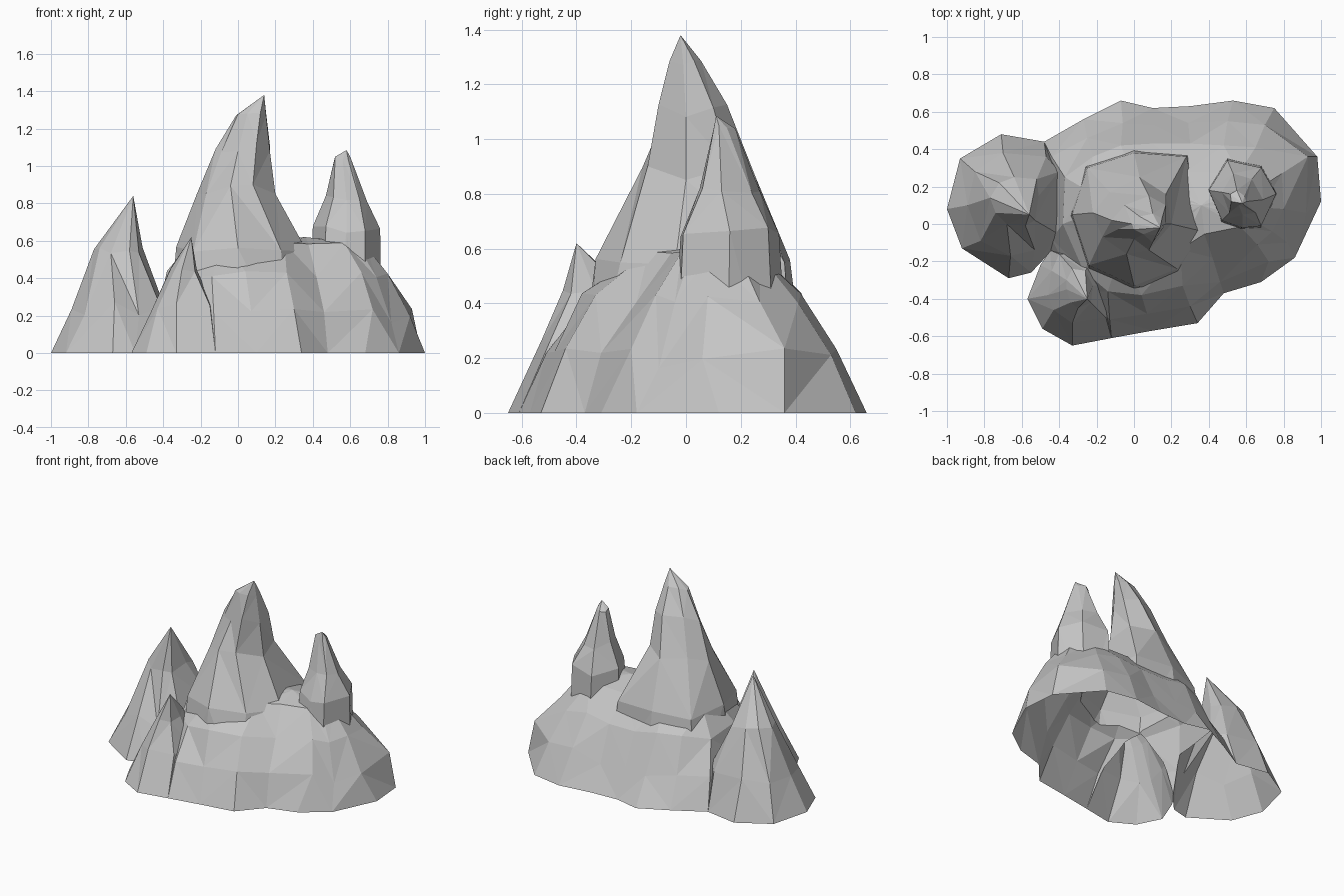
import bpy
import bmesh
import random
from mathutils import Vector

cube = bpy.data.objects.get("Cube")
if cube:
    bpy.data.objects.remove(cube, do_unlink=True)

random.seed(5)

# Single stone colour
stone = bpy.data.materials.new("stone_grey")
stone.use_nodes = True
colour = (0.56, 0.56, 0.56, 1)
stone.diffuse_color = colour
bsdf = stone.node_tree.nodes["Principled BSDF"]
bsdf.inputs["Base Color"].default_value = colour
bsdf.inputs["Roughness"].default_value = 0.9


def make_peak(name, foot, levels, tip):
    """Loft a faceted peak from its foot, through narrowing contours, to a tip."""
    bm = bmesh.new()
    rings = [[Vector((x, y, -0.1)) for x, y in foot],
             [Vector((x, y, 0)) for x, y in foot]]
    for z, rough, contour in levels:
        # uneven heights keep the facets irregular
        rings.append([Vector((x, y, z + random.uniform(-rough, rough))) for x, y in contour])
    rows = [[bm.verts.new(p) for p in ring] for ring in rings]
    top = bm.verts.new(tip)
    count = len(foot)
    for i in range(count):
        j = (i + 1) % count
        for low, high in zip(rows, rows[1:]):
            # alternate the diagonal for a rocky look
            a, b, c, d = low[i], low[j], high[j], high[i]
            if i % 2:
                a, b, c, d = b, c, d, a
            bm.faces.new((a, b, c))
            bm.faces.new((a, c, d))
        bm.faces.new((rows[-1][i], rows[-1][j], top))
    bm.faces.new(list(reversed(rows[0])))
    bmesh.ops.triangulate(bm, faces=bm.faces)
    bmesh.ops.recalc_face_normals(bm, faces=bm.faces)
    mesh = bpy.data.meshes.new(name)
    bm.to_mesh(mesh)
    bm.free()
    mesh.materials.append(stone)
    obj = bpy.data.objects.new(name, mesh)
    bpy.context.scene.collection.objects.link(obj)
    return obj


# Broad lower slopes shared by the two tall peaks
shoulder = [(-.27, -.25), (-.14, -.36), (.04, -.38), (.26, -.33), (.42, -.18), (.66, -.11),
            (.74, -.04), (.8, .08), (.79, .27), (.65, .41), (.48, .42), (.3, .43),
            (.1, .43), (-.07, .42), (-.22, .36), (-.37, .25), (-.38, 0)]
saddle = [(.2 + (x - .2) * .8, .1 + (y - .1) * .55) for x, y in shoulder]
lower_slopes = make_peak(
    "mountain",
    [(-.3, -.44), (-.12, -.61), (.1, -.57), (.34, -.53), (.48, -.37), (.68, -.31),
     (.86, -.18), (1, .12), (.98, .36), (.75, .62), (.53, .66), (.3, .63),
     (.1, .62), (-.07, .66), (-.27, .56), (-.48, .44), (-.47, -.1)],
    [(.2, .04, [(-.3, -.36), (-.13, -.51), (.07, -.48), (.3, -.44), (.46, -.31), (.72, -.2),
                (.82, -.1), (.92, .06), (.93, .36), (.7, .53), (.5, .55), (.29, .54),
                (.1, .53), (-.06, .54), (-.25, .46), (-.44, .36), (-.44, -.08)]),
     (.42, .02, shoulder), (.58, .01, saddle)],
    (.36, .1, .62))

# Tall central peak
main_peak = make_peak(
    "main_peak",
    [(-.25, -.3), (0, -.4), (.28, -.36), (.38, -.1),
     (.33, .4), (0, .45), (-.3, .35), (-.38, 0)],
    [(.55, .02, [(-.24, -.22), (0, -.33), (.23, -.24), (.37, -.04),
                 (.28, .36), (0, .38), (-.25, .3), (-.33, .05)]),
     (.88, .03, [(-.17, -.07), (-.04, -.16), (.08, -.14), (.2, 0),
                 (.17, .16), (.03, .25), (-.13, .17), (-.22, .06)]),
     (1.1, .03, [(-.09, -.03), (0, -.08), (.1, -.1), (.17, 0),
                 (.17, .1), (.08, .15), (-.05, .1), (-.12, .02)]),
     (1.28, .01, [(0, -.03), (.05, -.055), (.12, -.06), (.15, -.01),
                  (.15, .03), (.1, .055), (.03, .04), (-.01, 0)])],
    (.14, -.02, 1.38))

# Second peak on the left flank
left_peak = make_peak(
    "left_peak",
    [(.45, -.05), (.58, -.06), (.68, -.04), (.77, .15), (.68, .33), (.5, .38), (.38, .2)],
    [(.66, .02, [(.47, .02), (.58, -.02), (.68, -.01), (.76, .16),
                 (.68, .3), (.5, .34), (.4, .18)]),
     (.83, .03, [(.51, .06), (.58, .05), (.65, .06), (.69, .13),
                 (.63, .24), (.53, .27), (.47, .17)]),
     (1.04, .01, [(.52, .12), (.56, .1), (.59, .1), (.6, .12),
                  (.59, .15), (.55, .18), (.515, .16)])],
    (.58, .11, 1.085))

# Sharp crag on the right flank
right_crag = make_peak(
    "right_crag",
    [(-.48, .44), (-.71, .48), (-.93, .35), (-1, .08), (-.92, -.13),
     (-.67, -.29), (-.55, -.26), (-.4, -.1), (-.38, .3)],
    [(.24, .04, [(-.47, .36), (-.7, .38), (-.85, .28), (-.89, .1), (-.82, -.09),
                 (-.66, -.17), (-.53, -.14), (-.41, -.05), (-.4, .28)]),
     (.55, .02, [(-.52, .24), (-.64, .25), (-.72, .22), (-.77, .14), (-.74, .06),
                 (-.68, 0), (-.58, -.01), (-.53, .02), (-.51, .15)])],
    (-.56, .05, .84))

# Small crag at the front
front_crag = make_peak(
    "front_crag",
    [(-.57, -.4), (-.49, -.56), (-.33, -.65), (-.12, -.61),
     (-.1, -.35), (-.2, -.15), (-.45, -.14), (-.5, -.22)],
    [(.24, .02, [(-.46, -.38), (-.43, -.46), (-.33, -.53), (-.15, -.5),
                 (-.14, -.32), (-.2, -.16), (-.4, -.16), (-.44, -.25)]),
     (.45, .02, [(-.36, -.35), (-.34, -.42), (-.3, -.45), (-.23, -.42),
                 (-.22, -.33), (-.26, -.25), (-.33, -.24), (-.36, -.3)])],
    (-.25, -.4, .62))

# Fuse the peaks into one shell
crags = (main_peak, left_peak, right_crag, front_crag)
for crag in crags:
    fuse = lower_slopes.modifiers.new("fuse", 'BOOLEAN')
    fuse.operation = 'UNION'
    fuse.solver = 'EXACT'
    fuse.object = crag
bpy.context.view_layer.update()
graph = bpy.context.evaluated_depsgraph_get()
shell = bpy.data.meshes.new_from_object(lower_slopes.evaluated_get(graph))
lower_slopes.modifiers.clear()
lower_slopes.data = shell
for crag in crags:
    bpy.data.objects.remove(crag, do_unlink=True)

# Cut the shell open at ground level
bm = bmesh.new()
bm.from_mesh(shell)
bmesh.ops.bisect_plane(bm, geom=bm.verts[:] + bm.edges[:] + bm.faces[:], dist=0.0001,
                       plane_co=(0, 0, 0), plane_no=(0, 0, 1), clear_inner=True)
for face in bm.faces:
    face.smooth = False
    face.material_index = 0
bm.to_mesh(shell)
bm.free()
shell.materials.clear()
shell.materials.append(stone)
